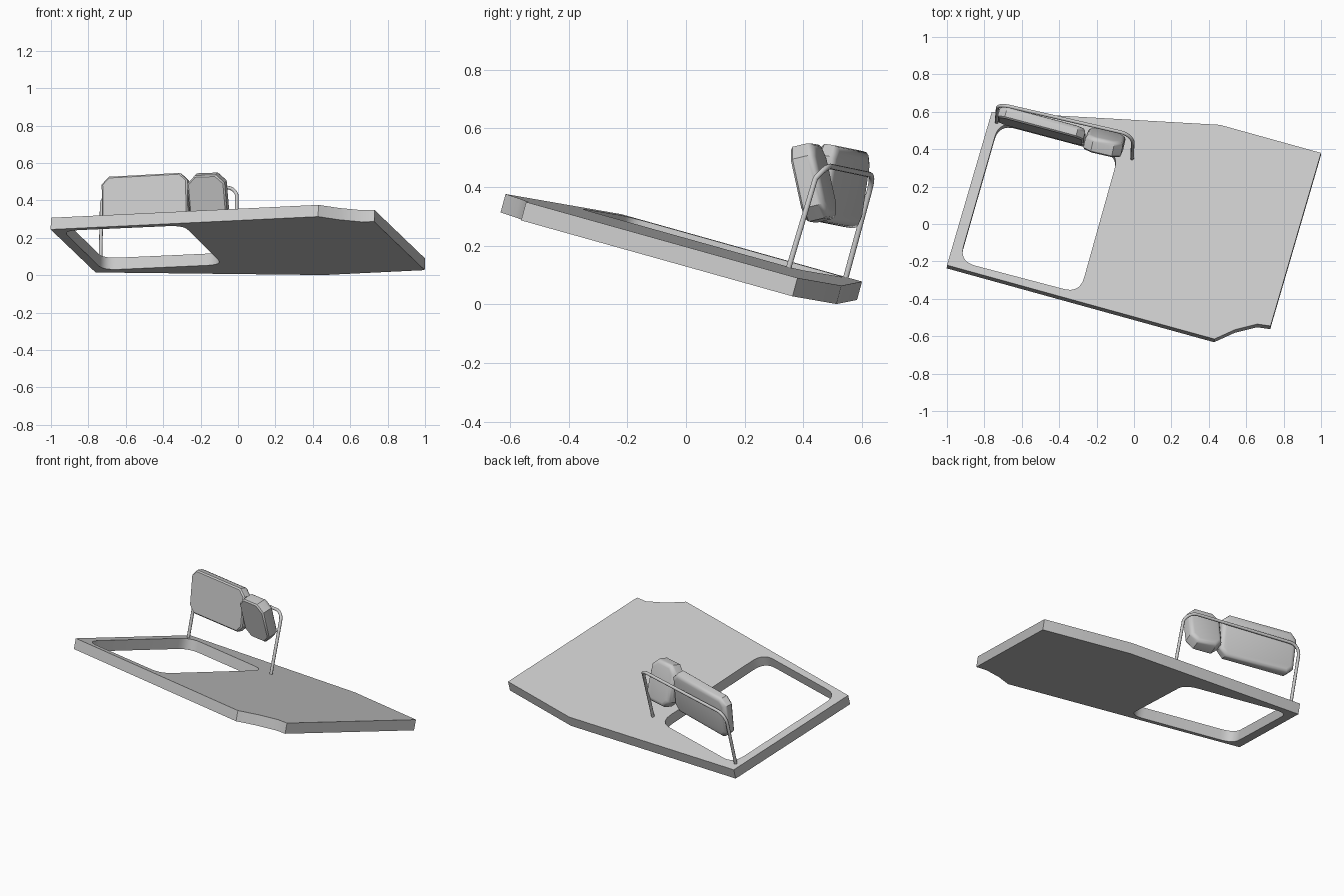
import bpy, bmesh
from math import radians
from mathutils import Matrix, Vector

cube = bpy.data.objects.get("Cube")
if cube:
    bpy.data.objects.remove(cube, do_unlink=True)

# One plain grey for everything
grey = bpy.data.materials.new("plain grey")
grey.use_nodes = True
colour = (0.6, 0.6, 0.6, 1)
grey.diffuse_color = colour
grey.node_tree.nodes["Principled BSDF"].inputs["Base Color"].default_value = colour

# Tilted frame of the slab's upper surface
SLOPE_X, SLOPE_Y, LEVEL, THICK = -0.027, -0.272, 0.22, 0.065
normal = Vector((-SLOPE_X, -SLOPE_Y, 1)).normalized()
along = Vector((1, 0, SLOPE_X)).normalized()
across = normal.cross(along)
frame = Matrix((along, across, normal)).transposed().to_4x4()
frame.translation = (0, 0, LEVEL)


def on_slab(x, y, height=0):
    return Vector((x, y, LEVEL + SLOPE_X * x + SLOPE_Y * y)) + normal * height


def rounded(points, radius, steps=8):
    """Closed loop with every corner replaced by a curve."""
    out = []
    for i, corner in enumerate(points):
        a = corner + (points[i - 1] - corner).normalized() * radius
        b = corner + (points[(i + 1) % len(points)] - corner).normalized() * radius
        for s in range(steps + 1):
            t = s / steps
            out.append(a * (1 - t) ** 2 + corner * 2 * t * (1 - t) + b * t * t)
    return out


def finish(obj, angle):
    """Turn into a mesh, colour it and shade it."""
    bpy.ops.object.select_all(action="DESELECT")
    obj.select_set(True)
    bpy.context.view_layer.objects.active = obj
    if obj.type == "CURVE":
        bpy.ops.object.convert(target="MESH")
        obj = bpy.context.object
    obj.data.materials.clear()
    obj.data.materials.append(grey)
    bpy.ops.object.shade_smooth_by_angle(angle=radians(angle))
    return obj


def add_object(name, data):
    obj = bpy.data.objects.new(name, data)
    bpy.context.collection.objects.link(obj)
    return obj


def add_loop(curve, points, closed):
    spline = curve.splines.new("POLY")
    spline.points.add(len(points) - 1)
    for p, co in zip(spline.points, points):
        p.co = (*co, 1)
    spline.use_cyclic_u = closed


# Slab with a rounded opening
outline = [(-1, -0.22), (0.43, -0.615), (0.54, -0.565), (0.66, -0.535),
           (0.73, -0.545), (1, 0.38), (0.46, 0.53), (-0.76, 0.6)]
opening = [(-0.935, -0.2), (-0.29, -0.37), (-0.08, 0.38), (-0.72, 0.55)]
to_local = frame.inverted()
curve = bpy.data.curves.new("slab", "CURVE")
curve.dimensions = "2D"
curve.fill_mode = "BOTH"
curve.extrude = THICK / 2
add_loop(curve, [to_local @ on_slab(*p) for p in outline], True)
add_loop(curve, rounded([to_local @ on_slab(*p) for p in opening], 0.09), True)
slab = add_object("slab", curve)
slab.matrix_world = frame @ Matrix.Translation((0, 0, -THICK / 2))
finish(slab, 30)

# Bent tube rail standing on the slab
left_foot, right_foot = (-0.735, 0.545), (-0.01, 0.35)
forward = Vector((0, 0.045, 0))
corners = [on_slab(*left_foot, -0.01),
           on_slab(*left_foot, 0.31),
           on_slab(*left_foot, 0.36) + Vector((0.01, 0, 0)),
           on_slab(*right_foot, 0.36) + Vector((-0.02, 0.035, 0)),
           on_slab(*right_foot, 0.30),
           on_slab(*right_foot, -0.01)]
path = [corners[0]]
for i in (2, 3):
    bend = corners[i]
    a = bend + (corners[i - 1] - bend).normalized() * 0.06
    b = bend + (corners[i + 1] - bend).normalized() * 0.06
    for s in range(9):
        t = s / 8
        path.append(a * (1 - t) ** 2 + bend * 2 * t * (1 - t) + b * t * t)
path.append(corners[-1])
curve = bpy.data.curves.new("rail", "CURVE")
curve.dimensions = "3D"
curve.bevel_depth = 0.0095
curve.bevel_resolution = 3
curve.use_fill_caps = True
add_loop(curve, path, False)
finish(add_object("rail", curve), 40)


# Cushions: cut-corner boxes with softened edges
def cushion(name, size, cut, soft, centre, turn):
    w, d, h = size
    bm = bmesh.new()
    bmesh.ops.create_cube(bm, size=1)
    bmesh.ops.scale(bm, vec=size, verts=bm.verts)
    through = [e for e in bm.edges
               if abs(e.verts[0].co.y - e.verts[1].co.y) > d / 2]
    bmesh.ops.bevel(bm, geom=through, offset=cut, segments=1, affect="EDGES")
    # Softer back rim, crisp front rim
    for side, offset, segments in ((1, soft, 3), (-1, 0.008, 1)):
        rim = [e for e in bm.edges
               if all(v.co.y * side > d / 2 - 0.001 for v in e.verts)]
        bmesh.ops.bevel(bm, geom=rim, offset=offset, segments=segments,
                        profile=0.5, affect="EDGES")
    mesh = bpy.data.meshes.new(name)
    bm.to_mesh(mesh)
    bm.free()
    obj = add_object(name, mesh)
    obj.location = centre
    obj.rotation_euler = [radians(a) for a in turn]
    finish(obj, 35)


cushion("wide_cushion", (0.475, 0.065, 0.265), 0.04, 0.025,
        (-0.492, 0.527, 0.402), (-8, -3, -15))
cushion("narrow_cushion", (0.205, 0.085, 0.262), 0.045, 0.025,
        (-0.157, 0.437, 0.415), (13, -2, -13))
